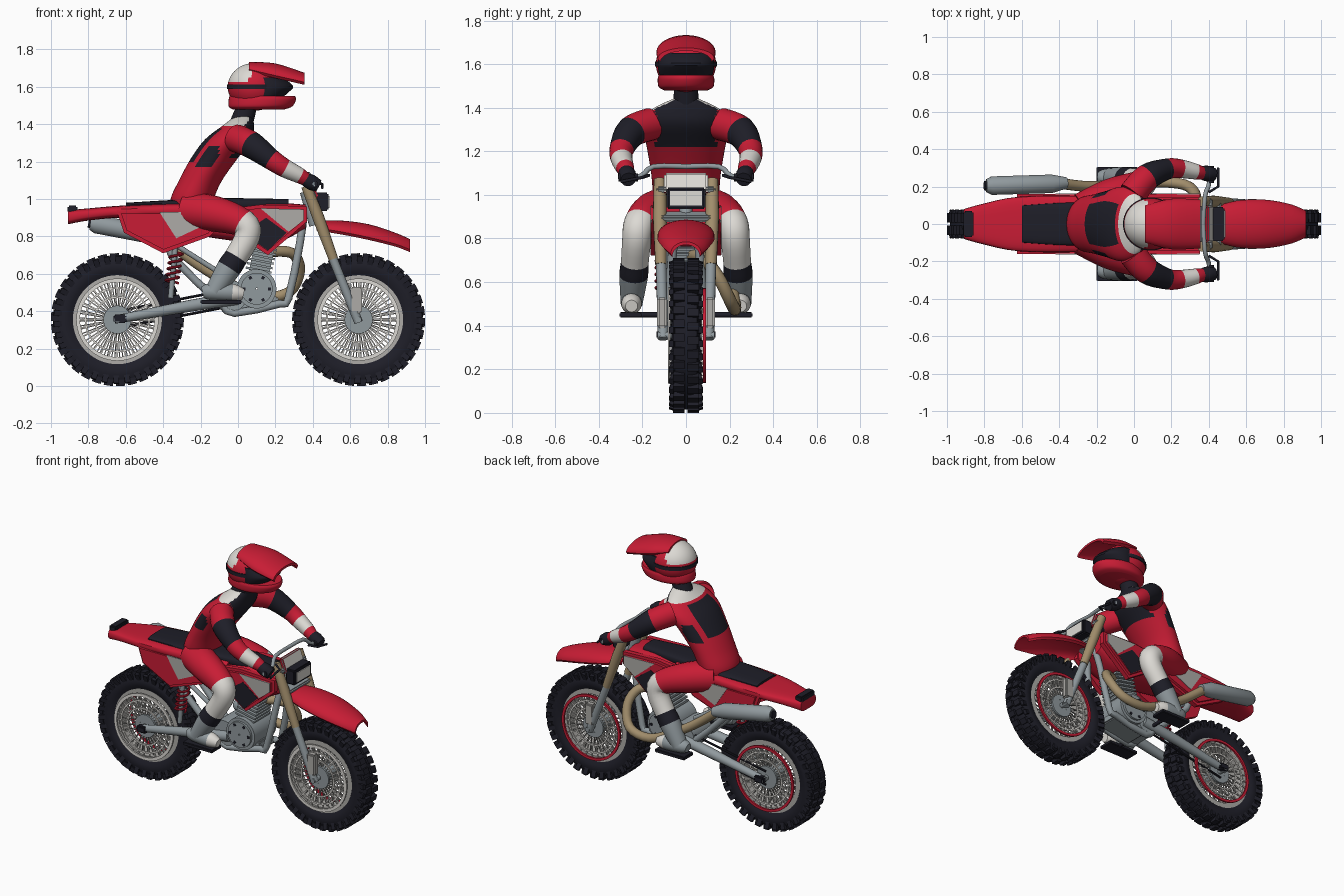
import bpy, bmesh, math
from mathutils import Vector, Matrix

cube = bpy.data.objects.get("Cube")
if cube:
    bpy.data.objects.remove(cube)

COLOURS = {
    "red": (0.58, 0.012, 0.035), "black": (0.013, 0.013, 0.021),
    "metal": (0.28, 0.32, 0.34), "white": (0.72, 0.7, 0.66),
    "gold": (0.36, 0.27, 0.15), "pale_grey": (0.42, 0.41, 0.39)}
MATS = {}
for key, rgb in COLOURS.items():
    m = bpy.data.materials.new(key)
    m.use_nodes = True
    m.diffuse_color = (*rgb, 1)
    bsdf = m.node_tree.nodes["Principled BSDF"]
    bsdf.inputs["Base Color"].default_value = (*rgb, 1)
    bsdf.inputs["Roughness"].default_value = 0.6
    MATS[key] = m


def finish(name, bm, mat, mirror=False, angle=35):
    """Turn a bmesh into an object; mat is a colour name or a rule(centre, normal, index)."""
    bmesh.ops.recalc_face_normals(bm, faces=bm.faces)
    me = bpy.data.meshes.new(name)
    slots = []
    for i, f in enumerate(bm.faces):
        key = mat if isinstance(mat, str) else mat(f.calc_center_median(), f.normal, i)
        if key not in slots:
            slots.append(key)
            me.materials.append(MATS[key])
        f.material_index = slots.index(key)
    bm.to_mesh(me)
    bm.free()
    me.shade_smooth()
    me.set_sharp_from_angle(angle=math.radians(angle))
    ob = bpy.data.objects.new(name, me)
    bpy.context.scene.collection.objects.link(ob)
    if mirror:
        mod = ob.modifiers.new("mirror", "MIRROR")
        mod.use_axis = (False, True, False)
        mod.use_mirror_merge = False
    return ob


def loft(name, rings, mat, mirror=False, loop=False):
    bm = bmesh.new()
    vs = [[bm.verts.new(p) for p in ring] for ring in rings]
    n = len(vs[0])
    pairs = list(zip(vs, vs[1:])) + ([(vs[-1], vs[0])] if loop else [])
    for a, b in pairs:
        for j in range(n):
            bm.faces.new((a[j], a[(j + 1) % n], b[(j + 1) % n], b[j]))
    if not loop:
        bm.faces.new(vs[0])
        bm.faces.new(vs[-1])
    return finish(name, bm, mat, mirror)


def refine(rows, k):
    """Catmull-Rom subdivision of rows of numbers."""
    out, last = [], len(rows) - 1
    for i in range(last):
        near = [rows[max(0, min(last, i + d))] for d in (-1, 0, 1, 2)]
        for j in range(k):
            t = j / k
            out.append([b + t / 2 * (c - a + t * (2*a - 5*b + 4*c - d + t * (3*(b - c) + d - a)))
                        for a, b, c, d in zip(*near)])
    return out + [list(rows[-1])]


def tube(name, pts, mat, r=None, k=1, n=14, mirror=False):
    """Round sweep through (x, y, z, radius); mat may list one colour per span."""
    rows = refine([(*p, r) if r else p for p in pts], k)
    P = [Vector(q[:3]) for q in rows]
    rings, u = [], None
    for i, p in enumerate(P):
        t = (P[min(i + 1, len(P) - 1)] - P[max(i - 1, 0)]).normalized()
        u = t.orthogonal() if u is None else u - t * u.dot(t)
        u.normalize()
        v = t.cross(u)
        turn = [2 * math.pi * j / n for j in range(n)]
        rings.append([p + rows[i][3] * (u * math.cos(a) + v * math.sin(a)) for a in turn])
    if isinstance(mat, list):
        cols = mat
        mat = lambda c, nrm, i: cols[min(i // (n * k), len(cols) - 1)] if i < n*k*len(cols) else cols[0 if i == n*k*len(cols) else -1]
    return loft(name, rings, mat, mirror)


def lathe(name, x, z, prof, mat, mirror=False, n=56):
    """Closed (y, radius) profile spun about an axis along y."""
    turn = [2 * math.pi * j / n for j in range(n)]
    rings = [[(x + r * math.cos(a), y, z + r * math.sin(a)) for y, r in prof] for a in turn]
    return loft(name, rings, mat, mirror, loop=True)


def ring(name, x, z, y, depth, r0, r1, mat, mirror=False):
    a, b = y - depth / 2, y + depth / 2
    return lathe(name, x, z, [(a, r0), (b, r0), (b, r1), (a, r1)], mat, mirror)


def box(name, centre, size, mat, tilt=0, mirror=False, bevel=0.008):
    bm = bmesh.new()
    M = Matrix.Translation(centre) @ Matrix.Rotation(tilt, 4, "Y") @ Matrix.Diagonal((*size, 1))
    bmesh.ops.create_cube(bm, size=1, matrix=M)
    if bevel:
        bmesh.ops.bevel(bm, geom=list(bm.edges), offset=bevel, segments=2, affect="EDGES")
    return finish(name, bm, mat, mirror)


def plate(name, outline, y0, y1, mat, bevel=0.0):
    """Side outline (x, z) extruded from y0 to y1, on both sides of the bike."""
    bm = bmesh.new()
    base = bm.faces.new([bm.verts.new((x, y0, z)) for x, z in outline])
    new = bmesh.ops.extrude_face_region(bm, geom=[base])["geom"]
    top = [g for g in new if isinstance(g, bmesh.types.BMVert)]
    bmesh.ops.translate(bm, verts=top, vec=(0, y1 - y0, 0))
    if bevel:
        rim = [e for e in bm.edges if all(v in top for v in e.verts)]
        bmesh.ops.bevel(bm, geom=rim, offset=bevel, segments=2, affect="EDGES")
    return finish(name, bm, mat, True)


def shell(name, rows, mat, n=28):
    """Rounded-box sections (x, half width, bottom, top)."""
    rings = []
    for x, w, lo, hi in refine(rows, 4):
        sec = []
        for j in range(n):
            c, s = math.cos(2 * math.pi * j / n), math.sin(2 * math.pi * j / n)
            sec.append((x, w * math.copysign(abs(c) ** 0.6, c),
                        (lo + hi) / 2 + (hi - lo) / 2 * math.copysign(abs(s) ** 0.6, s)))
        rings.append(sec)
    return loft(name, rings, mat)


def arch(name, rows, mat, n=16, thick=0.014):
    """Thin curved guard with sections (x, half width, top, drop)."""
    rings = []
    for x, w, top, drop in refine(rows, 4):
        turn = [math.pi * j / n for j in range(n + 1)]
        outer = [(x, w * math.cos(a), top - drop + drop * math.sin(a)) for a in turn]
        rings.append(outer + [(x, y * 0.9, z - thick) for _, y, z in reversed(outer)])
    return loft(name, rings, mat)


def stack(name, rows, mat, k=5, n=48):
    """Horizontal ellipses (z, x centre, x radius, y radius)."""
    turn = [2 * math.pi * j / n for j in range(n)]
    return loft(name, [[(x + rx * math.cos(a), ry * math.sin(a), z) for a in turn]
                       for z, x, rx, ry in refine(rows, k)], mat)


def radial(name, x, z, count, parts, mat):
    """Blocks (radius, y, size, lean, phase) repeated around a wheel axis."""
    bm = bmesh.new()
    for i in range(count):
        for r, y, size, lean, phase in parts:
            M = (Matrix.Translation((x, 0, z)) @ Matrix.Rotation(2 * math.pi * (i + phase) / count, 4, "Y")
                 @ Matrix.Translation((r, y, 0)) @ Matrix.Rotation(lean, 4, "Z") @ Matrix.Diagonal((*size, 1)))
            bmesh.ops.create_cube(bm, size=1, matrix=M)
    return finish(name, bm, mat)


# Wheels: tyre, tread, rim, spokes, discs
AXLE = 0.355
for end, x in (("front", 0.645), ("rear", -0.645)):
    side = [(0.045, 0.23), (0.062, 0.26), (0.066, 0.295), (0.05, 0.33), (0.02, 0.34)]
    lathe(end + "_tyre", x, AXLE, side + [(-y, r) for y, r in reversed(side)], "black")
    blocks = [(0.338, s * 0.034, (0.034, 0.052, 0.036), 0, 0.25 + s * 0.1) for s in (-1, 1)]
    blocks += [(0.318, s * 0.06, (0.05, 0.02, 0.03), s * 0.3, 0.6) for s in (-1, 1)]
    radial(end + "_tread", x, AXLE, 34, blocks, "black")
    ring(end + "_rim", x, AXLE, 0, 0.1, 0.205, 0.238, "pale_grey")
    ring(end + "_hub", x, AXLE, 0, 0.13, 0.012, 0.05, "metal")
    ring(end + "_hub_flange", x, AXLE, 0.06, 0.012, 0.04, 0.075, "metal", True)
    wires = [(0.13, s * 0.035, (0.17, 0.006, 0.006), -s * 0.25, s * 0.2) for s in (-1, 1)]
    radial(end + "_spokes", x, AXLE, 30, wires, "pale_grey")
    ring(end + "_bright_disc", x, AXLE, -0.078, 0.01, 0.2, 0.22, "white")
    ring(end + "_red_disc", x, AXLE, 0.085, 0.012, 0.2, 0.217, "red")
    for r in (0.115, 0.165):
        ring(end + "_disc_band", x, AXLE, 0.075, 0.008, r, r + 0.01, "white", True)
    bars = [(0.16, s * 0.075, (0.09, 0.006, 0.008), 0, 0) for s in (-1, 1)]
    radial(end + "_disc_bars", x, AXLE, 28, bars, "white")
    tube(end + "_axle", [(x, -0.13, AXLE), (x, 0.13, AXLE)], "metal", 0.016)

# Bodywork
shell("tail", [(-0.91, 0.08, 0.865, 0.94), (-0.8, 0.11, 0.885, 0.95), (-0.62, 0.145, 0.9, 0.965),
               (-0.3, 0.15, 0.9, 0.98), (0, 0.12, 0.9, 0.98)], "red")
shell("seat", [(-0.6, 0.1, 0.94, 0.98), (-0.35, 0.115, 0.94, 0.995), (-0.1, 0.105, 0.94, 1.005),
               (0.27, 0.07, 0.93, 1.0)], "black")
shell("tank", [(-0.3, 0.12, 0.82, 0.96), (-0.05, 0.12, 0.78, 0.965), (0.18, 0.135, 0.76, 0.98),
               (0.36, 0.11, 0.84, 0.97)], "red")
plate("rear_side_panels", [(-0.65, 0.94), (-0.61, 0.82), (-0.4, 0.71), (-0.15, 0.8), (-0.02, 0.94)],
      0.11, 0.16, "red", 0.018)
plate("rear_panel_patches", [(-0.42, 0.93), (-0.18, 0.93), (-0.18, 0.86), (-0.33, 0.79)], 0.157, 0.163, "pale_grey")
plate("tank_shrouds", [(-0.04, 0.95), (0.12, 0.97), (0.37, 0.96), (0.37, 0.88), (0.16, 0.7), (0.02, 0.79)],
      0.11, 0.16, "red", 0.018)
plate("shroud_patches", [(0.12, 0.95), (0.35, 0.945), (0.35, 0.885), (0.27, 0.825)], 0.157, 0.163, "pale_grey")
plate("shroud_vents", [(0.09, 0.86), (0.15, 0.9), (0.26, 0.82), (0.16, 0.725), (0.08, 0.78)], 0.157, 0.162, "black")
arch("front_fender", [(0.42, 0.09, 0.885, 0.04), (0.55, 0.125, 0.885, 0.06), (0.7, 0.13, 0.865, 0.07),
                      (0.84, 0.105, 0.82, 0.06), (0.92, 0.07, 0.785, 0.055)], "red")
box("tail_light", (-0.885, 0, 0.945), (0.055, 0.14, 0.04), "black")
box("headlight", (0.45, 0, 0.985), (0.07, 0.18, 0.1), "black")
box("headlight_lens", (0.486, 0, 0.985), (0.008, 0.145, 0.065), "white", bevel=0)
box("front_cowl", (0.4, 0, 1.05), (0.03, 0.2, 0.1), lambda c, n, i: "white" if n.x > 0.7 else "red", -0.35)

# Front fork and handlebar
tube("fork_uppers", [(0.365, 0.12, 1.07, 0.028), (0.43, 0.12, 0.9, 0.032), (0.51, 0.115, 0.68, 0.026)], "gold", mirror=True)
tube("fork_lowers", [(0.5, 0.115, 0.7), (0.645, 0.105, 0.34)], "metal", 0.024, mirror=True)
box("fork_feet", (0.632, 0.11, 0.46), (0.06, 0.045, 0.14), "pale_grey", mirror=True)
for z, x in ((1.03, 0.385), (0.9, 0.43)):
    box("fork_clamp", (x, 0, z), (0.07, 0.27, 0.03), "metal", 0.35)
tube("steering_stem", [(0.36, 0, 1.04), (0.41, 0, 0.86)], "metal", 0.03)
tube("handlebar", [(0.41, 0.31, 1.08), (0.4, 0.21, 1.085), (0.38, 0.15, 1.13), (0.37, 0, 1.13)], "metal", 0.012, 3, mirror=True)
tube("grips", [(0.41, 0.22, 1.08), (0.41, 0.31, 1.08)], "black", 0.018, mirror=True)
tube("levers", [(0.4, 0.17, 1.09), (0.45, 0.2, 1.08), (0.45, 0.3, 1.06)], "black", 0.007, mirror=True)

# Frame, swing arm, suspension and chain
tube("frame_rails", [(0.35, 0.03, 0.9), (0.33, 0.06, 0.76), (0.27, 0.08, 0.47), (0.22, 0.08, 0.44),
                     (-0.02, 0.08, 0.39), (-0.1, 0.08, 0.45), (-0.35, 0.09, 0.69), (-0.4, 0.09, 0.85)],
     "metal", 0.021, 2, mirror=True)
tube("swing_arms", [(0, 0.09, 0.47, 0.035), (-0.25, 0.1, 0.43, 0.032), (-0.66, 0.105, 0.355, 0.022)], "metal", mirror=True)
box("axle_blocks", (-0.63, 0.115, 0.36), (0.07, 0.04, 0.045), "black", mirror=True)
tube("subframe", [(-0.12, 0.08, 0.62), (-0.5, 0.08, 0.86)], "metal", 0.014, mirror=True)
coil = [(-0.355 + 0.004 * i / 8 + 0.034 * math.cos(i * math.pi / 5), -0.105 + 0.034 * math.sin(i * math.pi / 5),
         0.55 + i * 0.0031) for i in range(56)]
tube("shock_spring", coil, "red", 0.007, n=8)
tube("shock_body", [(-0.36, -0.105, 0.47), (-0.33, -0.105, 0.8)], "metal", 0.015)
for dz in (-0.045, 0.045):
    tube("chain_run", [(-0.05, 0.075, 0.47 + dz), (-0.645, 0.075, 0.355 + dz)], "black", 0.007, n=8)

# Engine and exhaust
ring("crankcase", 0.1, 0.52, 0, 0.23, 0.005, 0.105, "metal")
ring("crankcase_covers", 0.1, 0.52, 0.12, 0.02, 0.005, 0.085, "metal", True)
ring("gearbox", -0.04, 0.48, 0, 0.19, 0.005, 0.085, "metal")
radial("cover_bolts", 0.1, 0.52, 6, [(0.068, s * 0.131, (0.016, 0.006, 0.016), 0, 0) for s in (-1, 1)], "black")
box("sump", (0.1, 0, 0.43), (0.24, 0.15, 0.06), "metal", -0.18)
for i in range(7):
    box("cooling_fin", (0.11 + i * 0.006, 0, 0.62 + i * 0.024), (0.14, 0.17, 0.012), "metal", 0.2, bevel=0)
box("cylinder", (0.13, 0, 0.69), (0.11, 0.13, 0.18), "metal", 0.2)
tube("exhaust_pipe", [(0.18, 0.03, 0.72), (0.29, 0.08, 0.71), (0.33, 0.15, 0.62), (0.27, 0.21, 0.5), (0.1, 0.225, 0.48),
                      (-0.1, 0.21, 0.58), (-0.24, 0.2, 0.67), (-0.38, 0.215, 0.78)], "gold", 0.029, 4)
tube("muffler", [(-0.79, 0.205, 0.87, 0.035), (-0.76, 0.205, 0.866, 0.05), (-0.44, 0.215, 0.805, 0.05),
                 (-0.36, 0.22, 0.78, 0.03)], "metal", n=20)
tube("muffler_tip", [(-0.8, 0.205, 0.872), (-0.78, 0.205, 0.868)], "black", 0.025)


# Rider: torso, neck, limbs
def suit(c, n, i):
    if c.z > 1.395:
        return "white" if n.x < 0.5 else "black"
    if n.x > 0.4 and abs(c.y) < 0.14 and c.z > 1.22:
        return "black"
    if n.x < -0.3 and abs(c.y) < 0.115 and 1.2 < c.z < 1.375:
        return "black"
    if abs(n.y) > 0.6 and 1.16 < c.z < 1.29 and c.x < -0.1 and n.x < 0.1:
        return "black"
    return "red"


stack("torso", [(0.92, -0.25, 0.1, 0.13), (1.0, -0.245, 0.115, 0.15), (1.1, -0.2, 0.115, 0.16), (1.22, -0.125, 0.125, 0.18),
                (1.32, -0.05, 0.125, 0.2), (1.39, 0, 0.085, 0.16), (1.44, 0.03, 0.05, 0.06)], suit)
tube("neck", [(0.01, 0, 1.38, 0.065), (0.06, 0, 1.53, 0.05)], "black", n=20)
tube("arms", [(-0.01, 0.16, 1.325, 0.075), (0.07, 0.25, 1.29, 0.072), (0.18, 0.295, 1.21, 0.056), (0.25, 0.295, 1.165, 0.05),
              (0.33, 0.28, 1.125, 0.042), (0.37, 0.27, 1.1, 0.034)],
     ["red", "black", "red", "white", "red"], k=4, n=20, mirror=True)
tube("gloves", [(0.35, 0.275, 1.11, 0.033), (0.39, 0.27, 1.09, 0.042), (0.43, 0.265, 1.07, 0.034)], "black", k=3, mirror=True)
tube("legs", [(-0.27, 0.07, 0.94, 0.1), (-0.12, 0.15, 0.92, 0.095), (0.03, 0.21, 0.87, 0.075), (0.05, 0.225, 0.8, 0.068),
              (-0.01, 0.235, 0.69, 0.064), (-0.05, 0.24, 0.63, 0.066), (-0.13, 0.25, 0.5, 0.05)],
     ["red", "red", "white", "white", "black", "metal"], k=4, n=20, mirror=True)
tube("boots", [(-0.19, 0.25, 0.5, 0.03), (-0.15, 0.25, 0.505, 0.045), (-0.03, 0.25, 0.5, 0.047), (0.03, 0.25, 0.49, 0.028)],
     ["metal", "metal", "white"], k=3, n=18, mirror=True)
box("boot_soles", (-0.09, 0.255, 0.45), (0.22, 0.1, 0.022), "black", mirror=True, bevel=0.004)
tube("footpeg_bar", [(-0.06, -0.3, 0.45), (-0.06, 0.3, 0.45)], "black", 0.012)

# Helmet
dome = [(1.6 + 0.128 * math.sin(a), 0.09, 0.145 * math.cos(a), 0.138 * math.cos(a))
        for a in (math.pi * (j / 10 - 0.5) * 0.98 for j in range(11))]
stack("helmet", dome, lambda c, n, i: "white" if c.z > 1.63 and c.x < 0.08 + 0.3 * (c.z - 1.7) else "red", k=3)
stack("helmet_chin", [(1.48, 0.11, 0.14, 0.1), (1.495, 0.12, 0.17, 0.125), (1.53, 0.13, 0.18, 0.13), (1.55, 0.13, 0.175, 0.125)], "red")
stack("goggle_strap", [(1.588, 0.09, 0.149, 0.142), (1.612, 0.09, 0.149, 0.142)], "black", 1)
stack("goggles", [(1.545, 0.15, 0.09, 0.12), (1.575, 0.16, 0.115, 0.128), (1.605, 0.165, 0.13, 0.13), (1.65, 0.15, 0.09, 0.122)], "black", 3)
arch("helmet_peak", [(0.06, 0.1, 1.733, 0.04), (0.2, 0.135, 1.725, 0.065), (0.355, 0.13, 1.675, 0.05)], "red")
